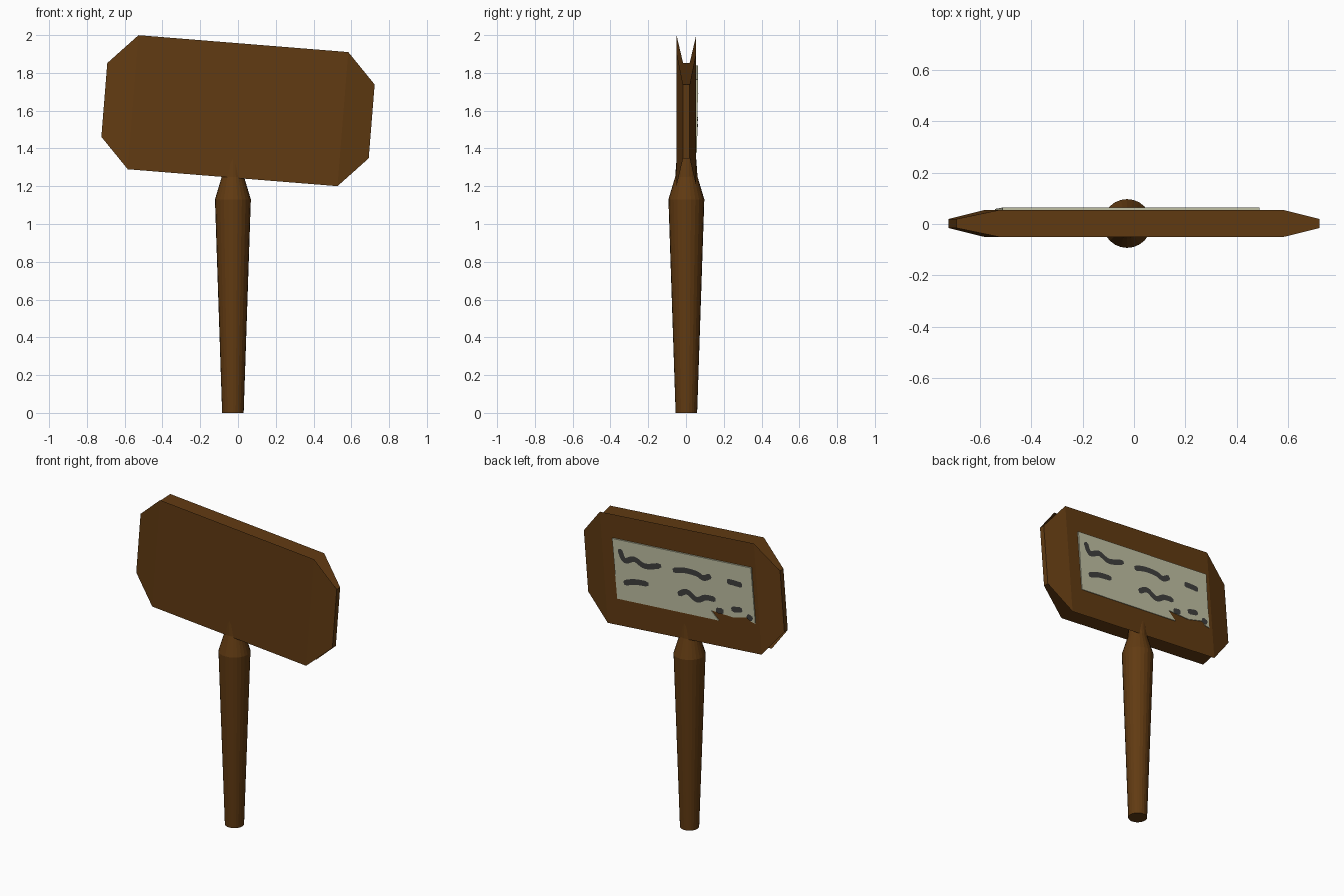
import bpy, math
from mathutils import Matrix, Vector

if "Cube" in bpy.data.objects:
    bpy.data.objects.remove(bpy.data.objects["Cube"])


def material(name, rgb):
    m = bpy.data.materials.new(name)
    m.diffuse_color = (*rgb, 1)
    m.use_nodes = True
    m.node_tree.nodes["Principled BSDF"].inputs["Base Color"].default_value = m.diffuse_color
    return m


WOOD = material("brown wood", (0.12, 0.043, 0.006))
PAPER = material("aged paper", (0.53, 0.53, 0.37))
INK = material("dark ink", (0.05, 0.051, 0.048))

# Frame of the tilted board: local x along it, local z up it
TILT = Matrix.Translation((0, 0.002, 1.6)) @ Matrix.Rotation(math.radians(4.6), 4, 'Y')


def make(name, verts, faces, mat, matrix=None):
    me = bpy.data.meshes.new(name)
    me.from_pydata(verts, [], faces)
    if matrix:
        me.transform(matrix)
    me.materials.append(mat)
    me.update()
    ob = bpy.data.objects.new(name, me)
    bpy.context.collection.objects.link(ob)
    return ob


# Post: turned profile of (z, radius)
PROFILE = [(0, 0.057), (1.13, 0.095), (1.25, 0.059), (1.4, 0.048)]
N = 24
pv = [(-0.027 + r * math.cos(2 * math.pi * i / N), 0.002 + r * math.sin(2 * math.pi * i / N), z)
      for z, r in PROFILE for i in range(N)]
pf = [(k * N + i, k * N + (i + 1) % N, (k + 1) * N + (i + 1) % N, (k + 1) * N + i)
      for k in range(len(PROFILE) - 1) for i in range(N)]
pf += [tuple(range(N))[::-1], tuple(range((len(PROFILE) - 1) * N, len(PROFILE) * N))]
make("post", pv, pf, WOOD)

# Board: two panels pinched together at both ends, with troughs along top and bottom
FX, FZ, FY = 0.557, 0.356, 0.052      # fold lines of the panels
EX, EZ, EY = 0.710, 0.196, 0.0175     # narrow ends
STATIONS = [(-EX, EY, EZ), (-FX, FY, FZ), (FX, FY, FZ), (EX, EY, EZ)]
# per station: front bottom, front top, back top, back bottom
bv = [(x, sy * y, sz * z) for x, y, z in STATIONS
      for sy, sz in ((-1, -1), (-1, 1), (1, 1), (1, -1))]
bf = []
for s in range(3):
    a, b = 4 * s, 4 * s + 4
    bf += [(a, b, b + 1, a + 1), (a + 2, b + 2, b + 3, a + 3)]
bf += [(0, 1, 2, 3), (15, 14, 13, 12)]
trough_start = len(bf)
bf += [(1, 5, 9, 13)[::-1], (1, 13, 14, 2), (2, 6, 10, 14)]       # top trough
bf += [(0, 4, 8, 12), (0, 3, 15, 12), (3, 7, 11, 15)[::-1]]       # bottom trough
board = make("board", bv, bf, WOOD, TILT)
# troughs are shaded as one flat top and one flat bottom
up = (TILT.to_3x3() @ Vector((0, 0, 1))).normalized()
normals = []
for p in board.data.polygons:
    k = p.index - trough_start
    n = p.normal if k < 0 else (up if k < 3 else -up)
    normals += [tuple(n)] * p.loop_total
board.data.normals_split_custom_set(normals)


# Notice: sheet with a torn lower edge, leaning slightly off the board's back
def sheet_y(z):
    return 0.059 + 0.015 * z


OUTLINE = [(0.474, 0.204), (-0.53, 0.198), (-0.53, -0.162), (-0.50, -0.155), (-0.482, -0.13),
           (-0.368, -0.150), (-0.211, -0.133), (-0.263, -0.19), (0.472, -0.184)]
n = len(OUTLINE)
sv = [(x, sheet_y(z), z) for x, z in OUTLINE] + [(x, 0.046, z) for x, z in OUTLINE]
sf = [tuple(range(n))[::-1], tuple(range(n, 2 * n))]
sf += [(i, (i + 1) % n, n + (i + 1) % n, n + i) for i in range(n)]
sheet = make("paper_notice", sv, [f[::-1] for f in sf], PAPER, TILT)

# Scribbles: smooth ink ribbons lying on the sheet
SCRIBBLES = [
    [(0.425, 0.145), (0.394, 0.078), (0.321, 0.098), (0.245, 0.067), (0.128, 0.092)],
    [(0.044, 0.077), (-0.036, 0.093), (-0.128, 0.088), (-0.177, 0.069), (-0.232, 0.093)],
    [(-0.349, 0.080), (-0.398, 0.078), (-0.456, 0.072)],
    [(0.413, -0.072), (0.333, -0.050), (0.232, -0.046)],
    [(0.02, -0.072), (-0.046, -0.044), (-0.115, -0.082), (-0.181, -0.056), (-0.253, -0.056)],
    [(-0.363, -0.098), (-0.443, -0.088)],
    [(-0.25, -0.125), (-0.305, -0.122)],
    [(-0.475, -0.118), (-0.512, -0.138)],
]


def spline(points, steps=5):
    p = [Vector(q) for q in points]
    p = [2 * p[0] - p[1]] + p + [2 * p[-1] - p[-2]]
    out = []
    for i in range(1, len(p) - 2):
        for t in (k / steps for k in range(steps)):
            a, b, c, d = p[i - 1:i + 3]
            out.append(0.5 * (2 * b + (c - a) * t + (2 * a - 5 * b + 4 * c - d) * t * t
                              + (3 * b - a - 3 * c + d) * t ** 3))
    return out + [p[-2]]


iv, inkf = [], []
for line in SCRIBBLES:
    pts = spline(line)
    base, last = len(iv), len(pts) - 1
    for i, q in enumerate(pts):
        tan = (pts[min(i + 1, last)] - pts[max(i - 1, 0)]).normalized()
        w = 0.018 * (0.55 if i in (0, last) else 1)
        side = Vector((-tan.y, tan.x)) * w
        for r in (q + side, q - side):
            iv.append((r.x, sheet_y(r.y) + 0.002, r.y))
    for i in range(last):
        a = base + 2 * i
        inkf.append((a, a + 2, a + 3, a + 1))
ink = make("ink_scribbles", iv, inkf, INK, TILT)

# Face every surface outwards
for ob, want in ((ink, 1),):
    for p in ob.data.polygons:
        if p.normal.y * want < 0:
            p.flip()
    ob.data.update()
if sheet.data.polygons[0].normal.y < 0:
    sheet.data.flip_normals()
